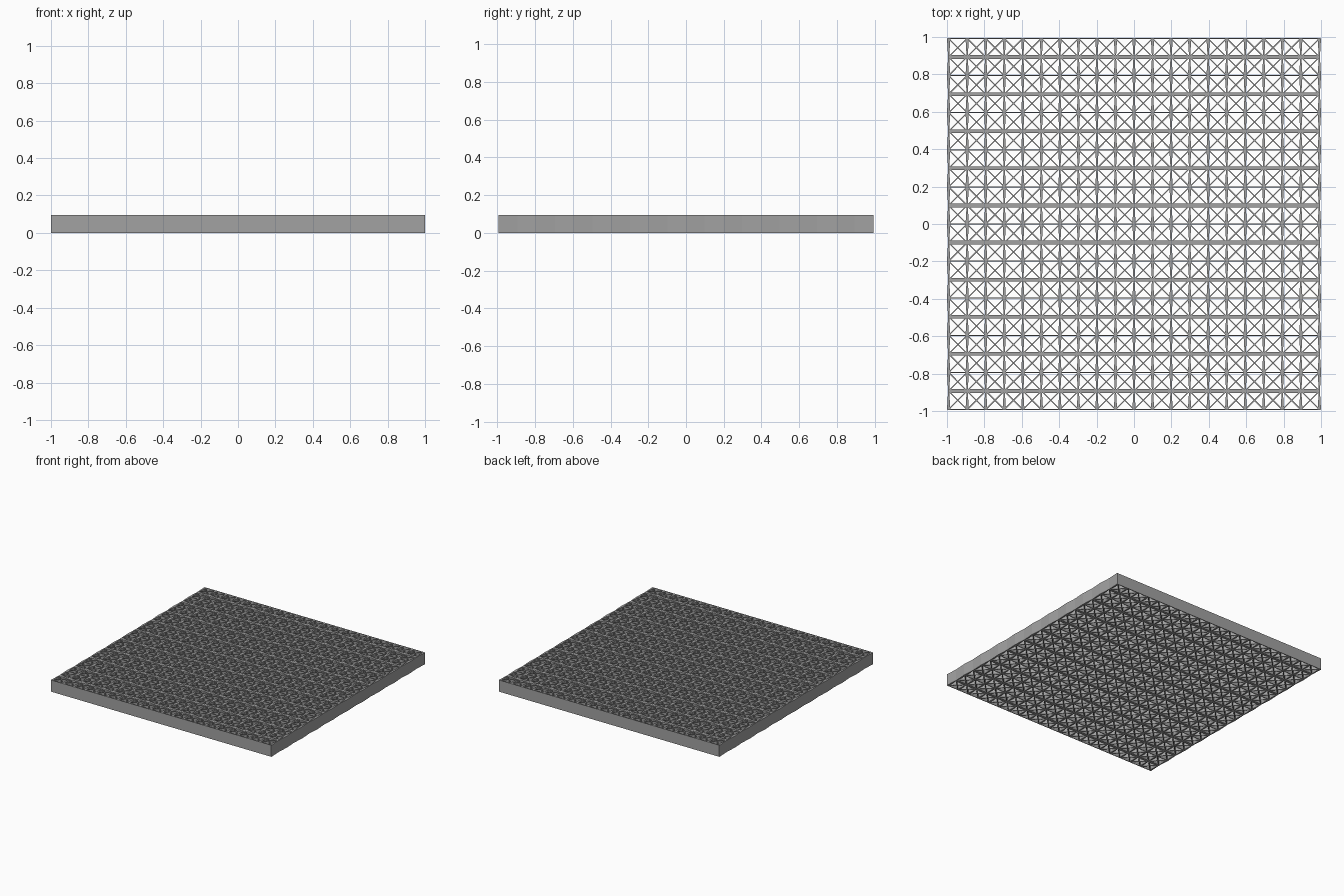
import bpy, bmesh
from mathutils import Vector

if "Cube" in bpy.data.objects:
    bpy.data.objects.remove(bpy.data.objects["Cube"])

H = 0.095           # panel height
N = 20              # cells per side
PX, PY = 0.0991, 0.0992   # cell pitch in x and y
EX, EY = PX * N / 2, PY * N / 2

# dark grey metal
metal = bpy.data.materials.new("dark_grey")
metal.diffuse_color = (0.36, 0.36, 0.36, 1)
metal.use_nodes = True
metal.node_tree.nodes["Principled BSDF"].inputs["Base Color"].default_value = metal.diffuse_color


def prism(bm, outline):
    """Extrude a closed xy outline from z = 0 to z = H."""
    low = [bm.verts.new((x, y, 0)) for x, y in outline]
    top = [bm.verts.new((x, y, H)) for x, y in outline]
    bm.faces.new(low[::-1])
    bm.faces.new(top)
    n = len(outline)
    for i in range(n):
        j = (i + 1) % n
        bm.faces.new((low[i], low[j], top[j], top[i]))


def wall(bm, a, b, thickness):
    """Straight upright wall between two plan points."""
    a, b = Vector(a), Vector(b)
    d = (b - a).normalized()
    s = Vector((-d.y, d.x)) * thickness / 2
    prism(bm, [a - s, b - s, b + s, a + s])


def finish(bm, name):
    mesh = bpy.data.meshes.new(name)
    bm.to_mesh(mesh)
    bm.free()
    mesh.materials.append(metal)
    bpy.context.collection.objects.link(bpy.data.objects.new(name, mesh))


# straight bars along x: thick on odd rows, thin on even rows
thick, thin = bmesh.new(), bmesh.new()
for j in range(N + 1):
    y = -EY + j * PY
    if j % 2:
        wall(thick, (-EX, y), (EX, y), 0.02)
    else:
        wall(thin, (-EX - 0.006, y), (EX + 0.006, y), 0.005)
finish(thick, "thick_cross_bars")
finish(thin, "thin_cross_bars")

# bars along y that swell between the thick bars
wavy = bmesh.new()
for i in range(N + 1):
    x = -EX + i * PX
    side = [(0.003 if j % 2 else 0.009, -EY + j * PY) for j in range(N + 1)]
    prism(wavy, [(x + w, y) for w, y in side] +
          [(x - w, y) for w, y in reversed(side)])
finish(wavy, "wavy_bars")

# diagonal lattice through every cell corner, both directions
diag = bmesh.new()
for k in range(-N + 1, N):
    i0, i1 = max(0, k), min(N, N + k)
    for m in (1, -1):
        a = (m * (-EX + i0 * PX), -EY + (i0 - k) * PY)
        b = (m * (-EX + i1 * PX), -EY + (i1 - k) * PY)
        wall(diag, a, b, 0.006)
finish(diag, "diagonal_lattice")
